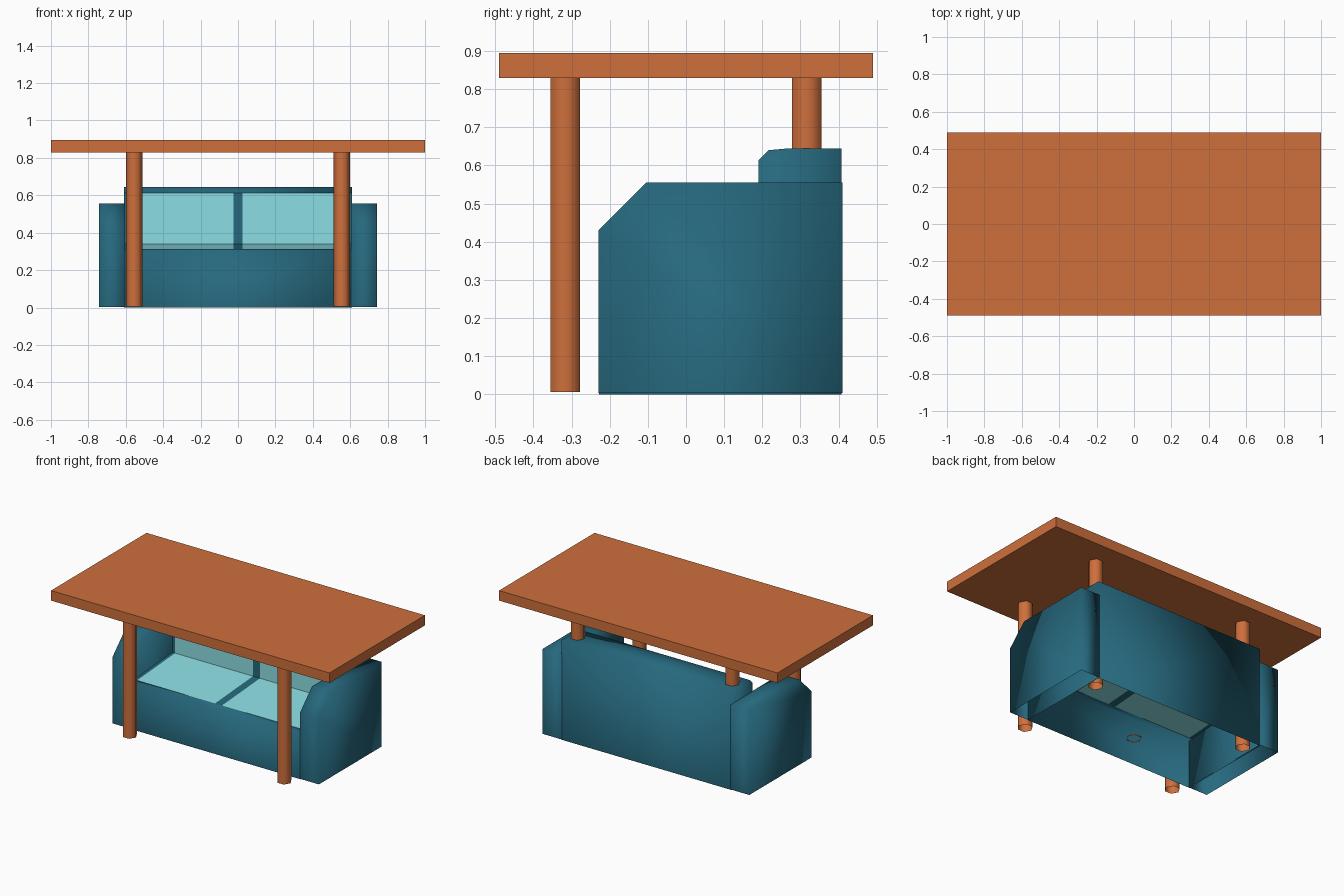
import bpy, bmesh, math
from mathutils import Matrix

cube = bpy.data.objects.get("Cube")
if cube:
    bpy.data.objects.remove(cube, do_unlink=True)


def material(name, rgb):
    m = bpy.data.materials.new(name)
    m.use_nodes = True
    m.diffuse_color = (*rgb, 1)
    m.node_tree.nodes["Principled BSDF"].inputs["Base Color"].default_value = (*rgb, 1)
    return m


wood = material("orange wood", (0.62, 0.16, 0.045))
fabric = material("dark teal fabric", (0.019, 0.138, 0.205))
cushion = material("light aqua cushion", (0.26, 0.73, 0.77))


def finish(name, bm, mats, smooth=False):
    mesh = bpy.data.meshes.new(name)
    for f in bm.faces:
        f.smooth = smooth
    bm.to_mesh(mesh)
    bm.free()
    for m in mats:
        mesh.materials.append(m)
    ob = bpy.data.objects.new(name, mesh)
    bpy.context.collection.objects.link(ob)
    return ob


def prism(name, profile, x0, x1, openings):
    """Extrude a (y, z) profile along x, leaving the numbered sides open."""
    bm = bmesh.new()
    a = [bm.verts.new((x0, y, z)) for y, z in profile]
    b = [bm.verts.new((x1, y, z)) for y, z in profile]
    n = len(profile)
    sides = [bm.faces.new((a[i], a[(i + 1) % n], b[(i + 1) % n], b[i])) for i in range(n)]
    bm.faces.new(a)
    bm.faces.new(b)
    bmesh.ops.recalc_face_normals(bm, faces=bm.faces[:])
    bmesh.ops.delete(bm, geom=[sides[i] for i in openings], context='FACES_ONLY')
    return finish(name, bm, [fabric], True)


def tube(name, x, y, z0, z1, r=0.045):
    """Open six-sided tube with corners on the x axis."""
    bm = bmesh.new()
    bmesh.ops.create_cone(bm, cap_ends=False, segments=6, radius1=r, radius2=r, depth=z1 - z0,
                          matrix=Matrix.Translation((x, y, (z0 + z1) / 2))
                          @ Matrix.Rotation(math.radians(30), 4, 'Z'))
    # turn the ring so that a corner faces +x
    if max(v.co.x for v in bm.verts) - x < r * 0.95:
        bmesh.ops.rotate(bm, verts=bm.verts[:], cent=(x, y, 0),
                         matrix=Matrix.Rotation(math.radians(30), 3, 'Z'))
    return finish(name, bm, [wood], True)


# Table top
bm = bmesh.new()
bmesh.ops.create_cube(bm, size=1, matrix=Matrix.Translation((0, 0, 0.8625))
                      @ Matrix.Diagonal((2, 0.98, 0.065, 1)))
finish("table_top", bm, [wood])

# Table legs and the small ring on the floor
for side, x in (("left", 0.555), ("right", -0.555)):
    for end, y in (("front", -0.317), ("back", 0.317)):
        tube(f"{end}_{side}_leg", x, y, 0.006, 0.83)
tube("floor_ring", 0, 0, 0, 0.008)

# Sofa body: hollow, open below and where the cushions go
SEAT_FRONT, SEAT_BACK, BACK_TOP = (-0.2, 0.312), (0.19, 0.34), (0.19, 0.613)
body = [(-0.228, 0), (-0.228, 0.308), SEAT_FRONT, SEAT_BACK, BACK_TOP,
        (0.217, 0.64), (0.27, 0.645), (0.408, 0.645), (0.408, 0)]
prism("sofa_body", body, -0.61, 0.61, (2, 3, 8))

# Arms with a sloped front corner, open below
arm = [(-0.23, 0.003), (-0.23, 0.43), (-0.105, 0.555), (0.41, 0.555), (0.41, 0.003)]
prism("left_arm", arm, 0.605, 0.742, (4,))
prism("right_arm", arm, -0.742, -0.605, (4,))

# Seat and back cushions, two columns with dark borders
bm = bmesh.new()
columns = (-0.61, -0.585, -0.025, 0.025, 0.585, 0.61)
rows = [[bm.verts.new((x, y, z)) for x in columns] for y, z in (SEAT_FRONT, SEAT_BACK, BACK_TOP)]
for low, high in zip(rows, rows[1:]):
    for i in range(len(columns) - 1):
        face = bm.faces.new((low[i], low[i + 1], high[i + 1], high[i]))
        face.material_index = i % 2
finish("seat_and_back_cushions", bm, [fabric, cushion])
